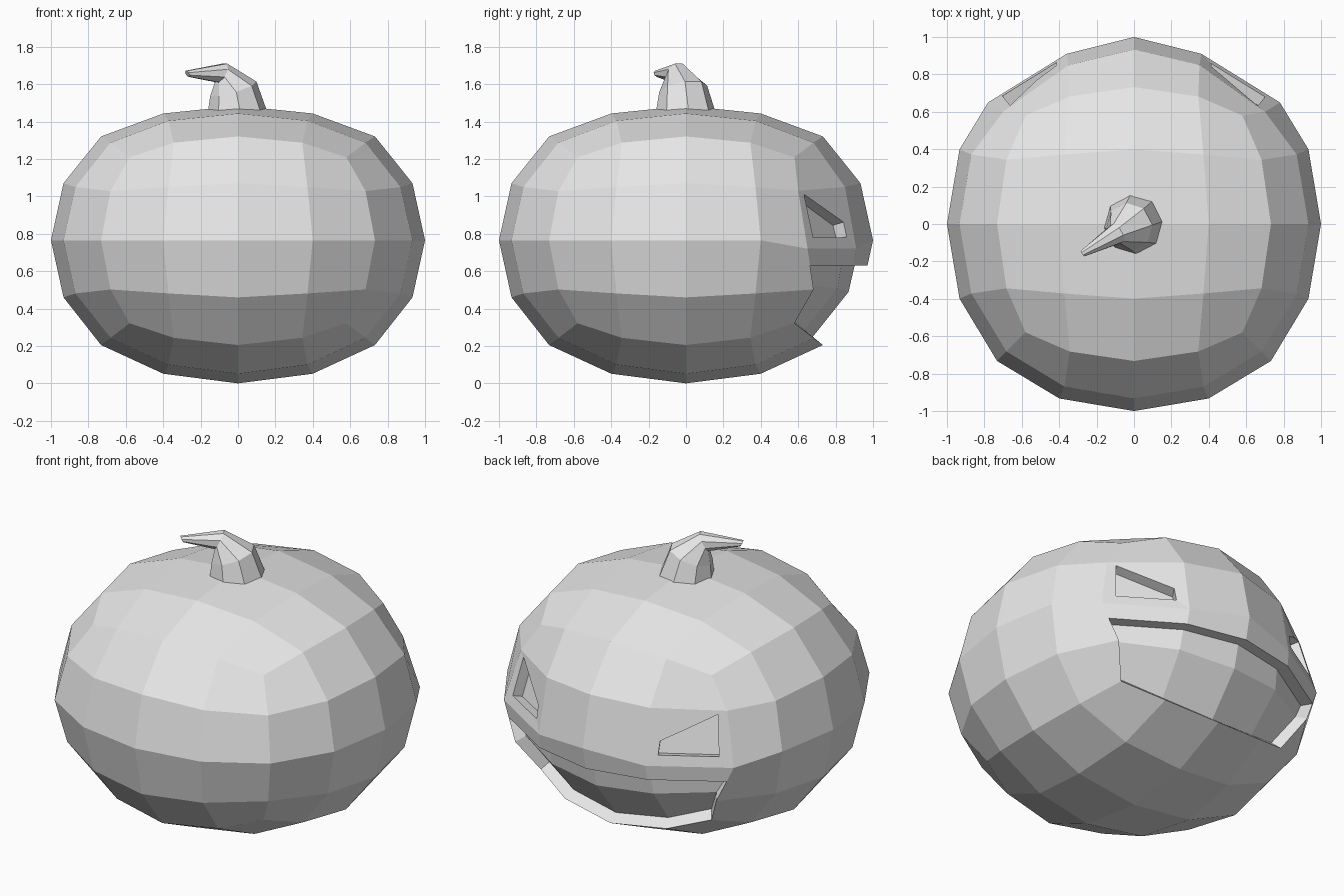
import bpy, bmesh, math
from mathutils import Vector

cube = bpy.data.objects.get("Cube")
if cube:
    bpy.data.objects.remove(cube, do_unlink=True)

grey = bpy.data.materials.new("plain_grey")
grey.use_nodes = True
grey.diffuse_color = (0.8, 0.8, 0.8, 1)
grey.node_tree.nodes["Principled BSDF"].inputs["Base Color"].default_value = (0.8, 0.8, 0.8, 1)


def add_object(name, bm):
    bmesh.ops.recalc_face_normals(bm, faces=bm.faces)
    mesh = bpy.data.meshes.new(name)
    bm.to_mesh(mesh)
    bm.free()
    mesh.materials.append(grey)
    obj = bpy.data.objects.new(name, mesh)
    bpy.context.collection.objects.link(obj)
    return obj


def loft(bm, rings):
    """Skin a list of equal rings and cap both ends."""
    loops = [[bm.verts.new(p) for p in ring] for ring in rings]
    n = len(loops[0])
    for a, b in zip(loops, loops[1:]):
        for i in range(n):
            j = (i + 1) % n
            bm.faces.new((a[i], a[j], b[j], b[i]))
    bm.faces.new(loops[0][::-1])
    bm.faces.new(loops[-1])


# Rounded cage: a cube subdivided twice
bm = bmesh.new()
bmesh.ops.create_cube(bm, size=2)
cage = add_object("body_cage", bm)
sub = cage.modifiers.new("round", 'SUBSURF')
sub.levels = 2
sub.use_limit_surface = False
bpy.context.view_layer.update()
round_mesh = bpy.data.meshes.new_from_object(
    cage.evaluated_get(bpy.context.evaluated_depsgraph_get()))
bpy.data.objects.remove(cage, do_unlink=True)

# Squashed body with a flattened crown
bm = bmesh.new()
bm.from_mesh(round_mesh)
bpy.data.meshes.remove(round_mesh)
size = max(v.co.x for v in bm.verts)
for v in bm.verts:
    v.co /= size
mouth = []
for f in bm.faces:
    c = f.calc_center_median()
    if c.y > abs(c.x) and c.y > abs(c.z) and c.z < 0:
        mouth.append(f)
HALF = 0.765
for v in bm.verts:
    v.co.z = HALF * (v.co.z + 1)
    if v.co.z > 1.3:
        v.co.z = 1.3 + (v.co.z - 1.3) * 0.8

# Flatten the panels around the eyes
moves = [((0.73, 0.73, 0.765), (0.78, 0.65, 0.72)),
         ((0.40, 0.93, 0.765), (0.36, 0.91, 0.72)),
         ((0.68, 0.68, 1.03), (0.70, 0.60, 1.03)),
         ((0.37, 0.87, 1.05), (0.35, 0.85, 1.05))]
for old, new in moves:
    for side in (1, -1):
        spot = Vector((side * old[0], old[1], old[2]))
        v = min(bm.verts, key=lambda w: (w.co - spot).length)
        v.co = (side * new[0], new[1], new[2])

# Mouth: cut the upper lip line, then sink the faces below it
LIP = 0.63
geom = set(mouth)
for f in mouth:
    geom.update(f.verts)
    geom.update(f.edges)
cut = bmesh.ops.bisect_plane(bm, geom=list(geom), plane_co=(0, 0, LIP), plane_no=(0, 0, 1))
sunk = [g for g in cut["geom"] if isinstance(g, bmesh.types.BMFace)
        and g.calc_center_median().z < LIP]
bm.normal_update()
bmesh.ops.inset_region(bm, faces=sunk, thickness=0, depth=-0.07,
                       use_boundary=True, use_even_offset=False)
for v in {v for f in sunk for v in f.verts}:
    if v.co.z > LIP - 0.06:
        v.co.z = LIP
body = add_object("body", bm)

# Eyes: shallow slanted recesses
eye = [(0.70, 0.68, 0.78), (0.66, 0.63, 1.01), (0.41, 0.835, 0.86), (0.41, 0.855, 0.78)]
bm = bmesh.new()
for side in (1, -1):
    pts = [Vector((side * x, y, z)) for x, y, z in eye]
    out = Vector((side * 0.51, 0.82, 0.26)).normalized()
    loft(bm, [[p - out * 0.06 for p in pts], [p + out * 0.1 for p in pts]])
cutter = add_object("eye_cutter", bm)
boolean = body.modifiers.new("eyes", 'BOOLEAN')
boolean.operation = 'DIFFERENCE'
boolean.solver = 'EXACT'
boolean.object = cutter
bpy.context.view_layer.update()
carved = bpy.data.meshes.new_from_object(
    body.evaluated_get(bpy.context.evaluated_depsgraph_get()))
body.modifiers.clear()
body.data = carved
bpy.data.objects.remove(cutter, do_unlink=True)

# Stem: eight-sided, curling over to a thin tip
stations = [((0, 0, 1.43), (0, 0, 1), 0.165),
            ((-0.025, -0.015, 1.575), (-0.3, -0.17, 1), 0.13),
            ((-0.09, -0.05, 1.66), (-0.8, -0.46, 0.45), 0.06),
            ((-0.27, -0.155, 1.655), (-0.8, -0.46, -0.5), 0.02)]
rings = []
for centre, axis, radius in stations:
    turn = Vector((0, 0, 1)).rotation_difference(Vector(axis))
    rings.append([Vector(centre) + turn @ Vector((radius * math.cos(a), radius * math.sin(a), 0))
                  for a in (math.tau * i / 8 + 0.1 for i in range(8))])
bm = bmesh.new()
loft(bm, rings)
add_object("stem", bm)
